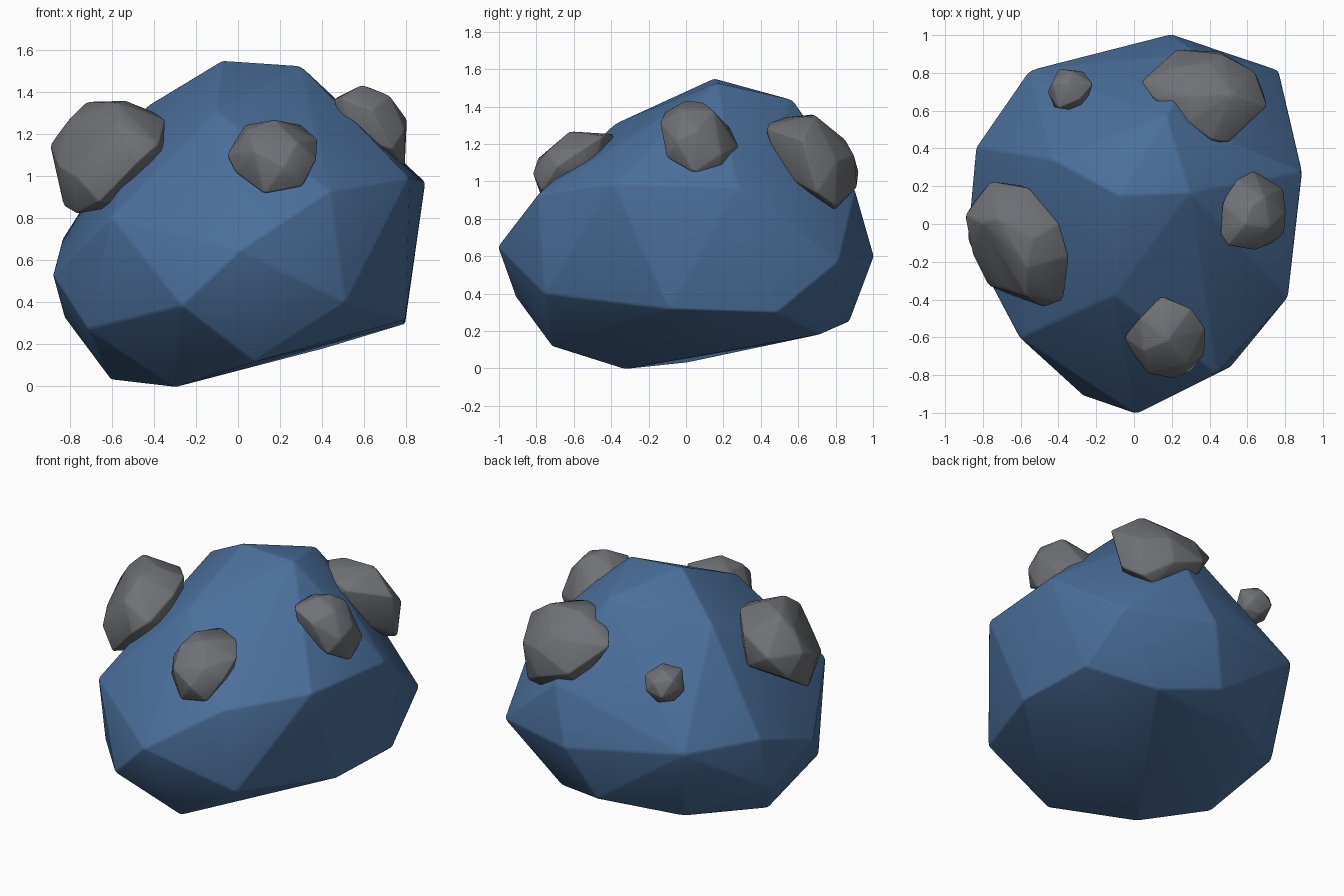
import bpy, bmesh
from mathutils import Vector


def rock(name, points, bevel, grow, mat):
    """Faceted stone: convex hull of its corner points, with softened edges."""
    pts = [Vector(p) for p in points]
    mid = sum(pts, Vector()) / len(pts)
    bm = bmesh.new()
    for p in pts:
        bm.verts.new(mid + (p - mid) * grow)  # make up for the bevel's shrinking
    hull = bmesh.ops.convex_hull(bm, input=bm.verts[:])
    loose = {v for v in hull["geom_interior"] + hull["geom_unused"]
             if isinstance(v, bmesh.types.BMVert)}
    bmesh.ops.delete(bm, geom=list(loose), context='VERTS')
    bmesh.ops.recalc_face_normals(bm, faces=bm.faces[:])
    for f in bm.faces:
        f.smooth = True
    mesh = bpy.data.meshes.new(name)
    bm.to_mesh(mesh)
    bm.free()
    ob = bpy.data.objects.new(name, mesh)
    bpy.context.collection.objects.link(ob)
    mod = ob.modifiers.new("soft_edges", 'BEVEL')
    mod.width, mod.segments = bevel, 2
    mod.limit_method = 'ANGLE'
    mod.angle_limit = 0.1
    mesh.materials.append(mat)
    return ob


blue = bpy.data.materials.new("blue_stone")
blue.diffuse_color = (0.07, 0.16, 0.33, 1)
grey = bpy.data.materials.new("grey_stone")
grey.diffuse_color = (0.16, 0.165, 0.18, 1)

# Main boulder: front, crown, right side, back, left side, underside
rock("boulder", [
    (.01, -1, .65), (-.265, -.905, .385), (-.6, -.6, .8), (.435, -.785, .93),
    (.51, -.75, .4), (.08, -.71, .12),
    (-.105, -.375, 1.305), (-.075, .15, 1.545), (.295, .165, 1.52),
    (.17, .57, 1.43), (-.43, .34, 1.33),
    (.885, .275, .97), (.81, -.385, .99), (.79, .485, .3), (.79, -.09, .32),
    (.195, 1, .6), (.76, .81, .57), (.33, .9, .95), (-.55, .81, .68),
    (.04, .87, .255), (.41, .71, .185),
    (-.83, .405, .7), (-.875, -.08, .53), (-.82, .3, .33), (-.71, -.37, .275),
    (-.3, -.33, 0), (-.6, 0, .035), (-.42, .62, .17),
], .012, 1.006, blue)

# Small stones half sunk into the boulder
rock("left_stone", [
    (-.89, .04, 1.15), (-.8, 0, 1.27), (-.72, .03, 1.35), (-.535, -.08, 1.355),
    (-.57, -.23, 1.345), (-.35, -.17, 1.265), (-.38, -.4, 1.15),
    (-.475, -.435, 1.07), (-.57, -.38, 1.24), (-.77, -.32, 1),
    (-.765, -.2, .825), (-.825, -.1, .86), (-.85, -.16, 1.05),
    (-.66, -.37, .88), (-.755, .22, 1.15), (-.555, .185, 1.25),
    (-.6, .2, 1.05), (-.4, 0, 1.3), (-.84, .12, 1), (-.68, -.33, 1.14),
    (-.36, -.25, 1.1), (-.42, -.18, 1), (-.52, -.2, .87), (-.45, .05, 1.05),
], .01, 1.015, grey)

rock("front_stone", [
    (-.05, -.6, 1.1), (.035, -.5, 1.24), (.145, -.385, 1.25),
    (.175, -.62, 1.265), (.3, -.45, 1.24), (.375, -.555, 1.175),
    (.37, -.69, 1.08), (.305, -.77, .955), (.22, -.815, 1.045),
    (.125, -.77, .92), (.08, -.79, 1.12), (-.01, -.68, 1.02),
    (.28, -.74, 1.16), (.05, -.67, 1.22), (.17, -.5, .97), (.3, -.5, 1.02),
], .009, 1.02, grey)

rock("right_stone", [
    (.46, -.05, 1.36), (.5, -.11, 1.37), (.47, .105, 1.37), (.59, 0, 1.43),
    (.62, .09, 1.42), (.53, .235, 1.28), (.63, .28, 1.18), (.69, .145, 1.375),
    (.72, -.02, 1.38), (.64, -.135, 1.315), (.79, -.05, 1.22),
    (.8, .06, 1.27), (.785, .185, 1.15), (.79, .04, 1.05), (.74, .19, 1.06),
    (.73, -.1, 1.13), (.55, .05, 1.12), (.52, -.08, 1.2),
], .009, 1.02, grey)

rock("back_stone", [
    (.04, .755, 1.22), (.1, .67, 1.27), (.225, .92, 1.05), (.225, .83, 1.23),
    (.465, .895, 1.14), (.635, .805, 1.11), (.7, .625, 1.22), (.5, .435, 1.28),
    (.41, .45, 1.31), (.29, .54, 1.34), (.31, .68, 1.355), (.52, .69, 1.35),
    (.4, .85, 1.22), (.6, .8, .87), (.5, .79, .85), (.68, .7, .94),
    (.35, .905, 1), (.45, .91, .97), (.24, .8, .93), (.4, .44, 1.22),
    (.5, .5, 1.05), (.4, .6, .95), (.2, .7, 1.02),
], .01, 1.015, grey)

rock("pebble", [
    (-.455, .7, 1.05), (-.395, .82, 1.02), (-.27, .805, 1.03),
    (-.22, .74, 1.1), (-.29, .66, 1.16), (-.4, .615, 1.14), (-.35, .74, 1.16),
    (-.43, .75, 1.12), (-.34, .78, .96), (-.42, .72, .97), (-.25, .74, .98),
    (-.33, .81, 1.1), (-.27, .6, .97), (-.33, .62, .91), (-.42, .62, 1),
], .006, 1.02, grey)
